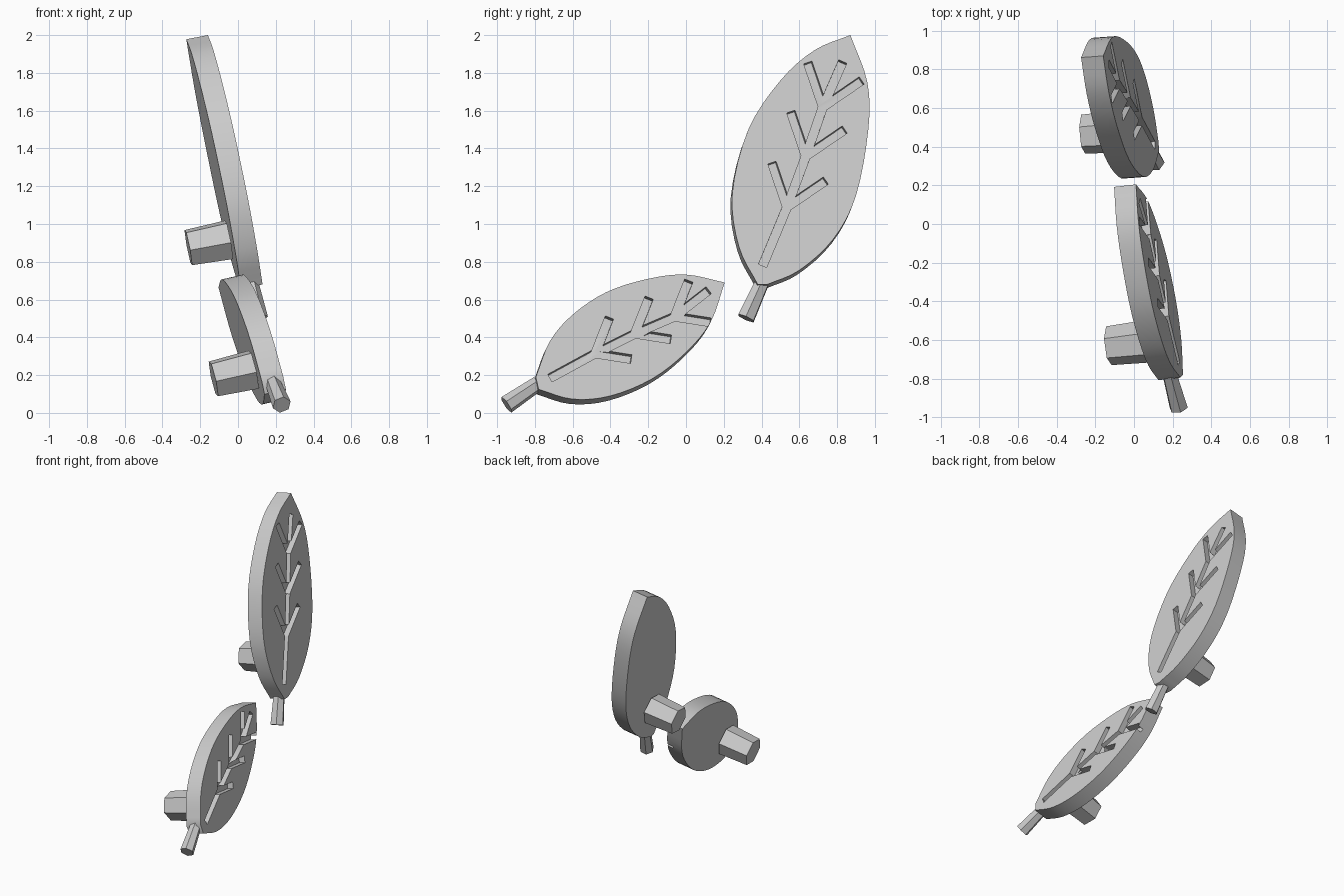
import bpy, bmesh, math
from mathutils import Vector

cube = bpy.data.objects.get("Cube")
if cube:
    bpy.data.objects.remove(cube)

THICK = 0.117
GROOVE = 0.045

grey = bpy.data.materials.new("plain grey")
grey.use_nodes = True
grey.diffuse_color = (0.6, 0.6, 0.6, 1)
grey.node_tree.nodes["Principled BSDF"].inputs["Base Color"].default_value = (0.6, 0.6, 0.6, 1)


def add_object(name, bm):
    bmesh.ops.recalc_face_normals(bm, faces=bm.faces)
    mesh = bpy.data.meshes.new(name)
    bm.to_mesh(mesh)
    bm.free()
    mesh.materials.append(grey)
    obj = bpy.data.objects.new(name, mesh)
    bpy.context.collection.objects.link(obj)
    return obj


def smooth(obj, degrees=35):
    bpy.ops.object.select_all(action='DESELECT')
    obj.select_set(True)
    bpy.context.view_layer.objects.active = obj
    bpy.ops.object.shade_smooth_by_angle(angle=math.radians(degrees))


def rounded(points, steps=4):
    """Catmull-Rom curve through a few side points."""
    p = [Vector(q) for q in points]
    p = [2 * p[0] - p[1]] + p + [2 * p[-1] - p[-2]]
    out = []
    for a, b, c, d in zip(p, p[1:], p[2:], p[3:]):
        for i in range(steps):
            t = i / steps
            out.append(0.5 * (2 * b + (c - a) * t + (2 * a - 5 * b + 4 * c - d) * t ** 2
                              + (3 * b - a - 3 * c + d) * t ** 3))
    return out + [p[-2]]


def prism(bm, top, shift):
    """Solid from a planar loop swept along a vector."""
    face = bm.faces.new([bm.verts.new(v) for v in top])
    grown = bmesh.ops.extrude_face_region(bm, geom=[face], use_keep_orig=True)
    moved = [g for g in grown["geom"] if isinstance(g, bmesh.types.BMVert)]
    bmesh.ops.translate(bm, verts=moved, vec=shift)


def hex_rod(name, start, end, r_start, r_end, turn=0):
    """Six-sided rod between two points."""
    axis = end - start
    side = Vector((0, 1, 0))
    side = (side - side.project(axis)).normalized()
    up = axis.normalized().cross(side)
    bm = bmesh.new()
    rings = []
    for centre, radius in ((start, r_start), (end, r_end)):
        angles = [turn + k * math.pi / 3 for k in range(6)]
        rings.append([bm.verts.new(centre + radius * (math.cos(a) * side + math.sin(a) * up))
                      for a in angles])
        bm.faces.new(rings[-1])
    for k in range(6):
        j = (k + 1) % 6
        bm.faces.new((rings[0][k], rings[0][j], rings[1][j], rings[1][k]))
    return add_object(name, bm)


def leaf(prefix, anchor, slope, edge_a, edge_b, rib, branches, stem, peg):
    normal = Vector((1, -slope[0], -slope[1])).normalized()

    def lift(p, depth=0.0):
        x = anchor[0] + slope[0] * (p[0] - anchor[1]) + slope[1] * (p[1] - anchor[2])
        return Vector((x, p[0], p[1])) - normal * depth

    # Blade
    bm = bmesh.new()
    outline = rounded(edge_a) + rounded(edge_b)[1:]
    prism(bm, [lift(p) for p in outline], -normal * THICK)
    blade = add_object(prefix + "_leaf_blade", bm)

    # Vein grooves: midrib plus a pair of branches at each inner node
    strokes = list(zip(rib, rib[1:]))
    for node in rib[1:-1]:
        strokes += [(node, (node[0] + b[0], node[1] + b[1])) for b in branches]
    bm = bmesh.new()
    for a, b in strokes:
        a, b = Vector(a), Vector(b)
        along = (b - a).normalized()
        across = Vector((-along.y, along.x)) * 0.023
        a = a - along * 0.012
        loop = (a + across, a - across, b - across, b + across)
        prism(bm, [lift(p, -GROOVE) for p in loop], -normal * GROOVE * 2)
    cutter = add_object(prefix + "_vein_cutter", bm)
    cutter.hide_render = True
    mod = blade.modifiers.new("veins", 'BOOLEAN')
    mod.operation = 'DIFFERENCE'
    mod.solver = 'EXACT'
    mod.use_self = True
    mod.object = cutter
    graph = bpy.context.evaluated_depsgraph_get()
    carved = bpy.data.meshes.new_from_object(blade.evaluated_get(graph))
    blade.modifiers.clear()
    blade.data = carved
    bpy.data.objects.remove(cutter)
    smooth(blade)

    # Stem and mounting peg
    hex_rod(prefix + "_leaf_stem", lift(stem[0], THICK / 2), lift(stem[1], THICK / 2),
            0.04, 0.05, math.pi / 6)
    end = Vector(peg)
    hex_rod(prefix + "_leaf_peg", end, end + normal * 0.22, 0.102, 0.112, 0.15)


leaf("upper", (0.13, 0.38, 0.68), (-0.073, -0.192),
     [(0.38, 0.68), (0.28, 0.88), (0.245, 1.16), (0.33, 1.5), (0.5, 1.76), (0.68, 1.92), (0.87, 2)],
     [(0.87, 2), (0.96, 1.75), (0.965, 1.5), (0.9, 1.15), (0.78, 0.92), (0.6, 0.755), (0.43, 0.68)],
     [(0.41, 0.79), (0.535, 1.09), (0.635, 1.36), (0.725, 1.62), (0.83, 1.86)],
     [(-0.08, 0.235), (0.205, 0.14)],
     [(0.42, 0.73), (0.322, 0.512)], (-0.263, 0.465, 0.875))

leaf("lower", (0.25, -0.8, 0.15), (-0.115, -0.23),
     [(-0.795, 0.19), (-0.72, 0.38), (-0.6, 0.52), (-0.42, 0.64), (-0.2, 0.71), (0, 0.732), (0.205, 0.69)],
     [(0.205, 0.69), (0.13, 0.48), (0, 0.32), (-0.18, 0.18), (-0.4, 0.09), (-0.6, 0.073), (-0.78, 0.125)],
     [(-0.71, 0.19), (-0.48, 0.315), (-0.27, 0.42), (-0.06, 0.51), (0.12, 0.65)],
     [(0.075, 0.19), (0.19, -0.03)],
     [(-0.76, 0.18), (-0.944, 0.056)], (-0.13, -0.63, 0.18))
